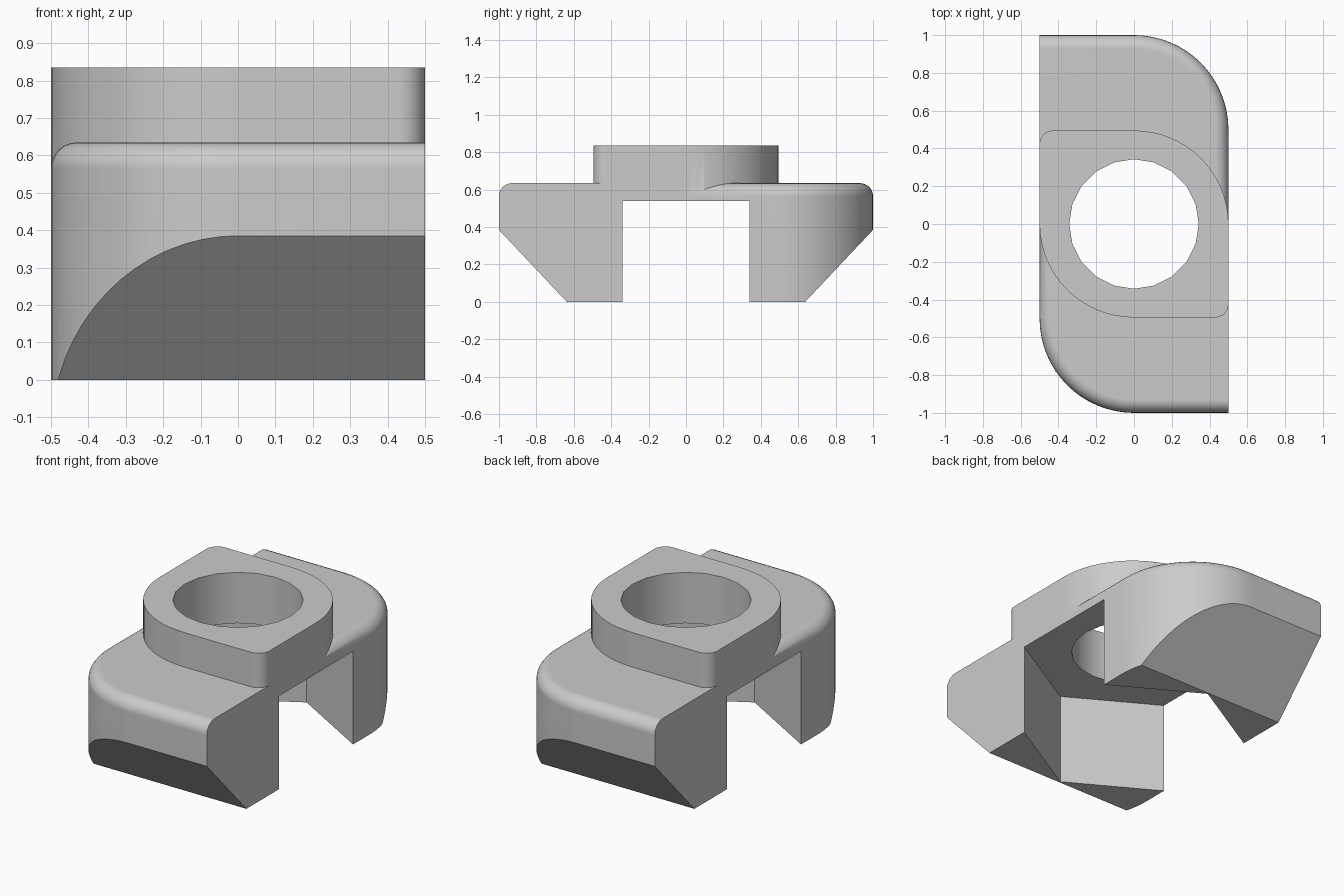
import bpy, bmesh
from math import cos, sin, pi
from mathutils import Vector

if "Cube" in bpy.data.objects:
    bpy.data.objects.remove(bpy.data.objects["Cube"])

grey = bpy.data.materials.new("plain grey")
grey.use_nodes = True
grey.diffuse_color = (0.6, 0.6, 0.6, 1)
grey.node_tree.nodes["Principled BSDF"].inputs["Base Color"].default_value = (0.6, 0.6, 0.6, 1)

TOP, BOSS_TOP, POCKET, FILLET = 0.635, 0.835, 0.54, 0.07


def arc(cx, cy, rx, ry, start, end, steps):
    angles = [start + (end - start) * i / steps for i in range(steps + 1)]
    return [(cx + rx * cos(a), cy + ry * sin(a)) for a in angles]


def half_turn(points):
    """Complete an outline with its copy turned by 180 degrees."""
    return points + [(-x, -y) for x, y in points]


def loft(name, layers):
    """Solid through a stack of (z, outline) layers."""
    bm = bmesh.new()
    rings = [[bm.verts.new((x, y, z)) for x, y in outline] for z, outline in layers]
    n = len(rings[0])
    for low, high in zip(rings, rings[1:]):
        for i in range(n):
            j = (i + 1) % n
            bm.faces.new((low[i], low[j], high[j], high[i]))
    bm.faces.new(rings[0][::-1])
    bm.faces.new(rings[-1])
    bmesh.ops.remove_doubles(bm, verts=bm.verts, dist=1e-5)
    mesh = bpy.data.meshes.new(name)
    obj = bpy.data.objects.new(name, mesh)
    bpy.context.collection.objects.link(obj)
    mesh.materials.append(grey)
    bm.to_mesh(mesh)
    bm.free()
    return obj


def combine(target, tool, operation):
    """Apply a boolean and discard its tool."""
    mod = target.modifiers.new("boolean", "BOOLEAN")
    mod.operation, mod.solver, mod.object = operation, "EXACT", tool
    bpy.ops.object.modifier_apply(modifier=mod.name)
    bpy.data.objects.remove(tool)


def body_outline(inset):
    r = 0.5 - inset
    return half_turn([(0.5, 0), (r, 0)] + arc(0, 0.5, r, r, 0, pi / 2, 16)
                     + [(-0.5, 1 - inset)])


# Body with rounded upper rim on the curved ends
layers = [(0, body_outline(0))]
for k in range(7):
    a = pi / 2 * k / 6
    layers.append((TOP - FILLET * (1 - sin(a)), body_outline(FILLET * (1 - cos(a)))))
nut = loft("slot_nut_body", layers)

# Sloped undersides at both ends
bm = bmesh.new()
bm.from_mesh(nut.data)
for side in (1, -1):
    cut = bmesh.ops.bisect_plane(
        bm, geom=bm.verts[:] + bm.edges[:] + bm.faces[:], clear_outer=True,
        plane_co=Vector((0, side * 0.637, 0)), plane_no=Vector((0, side * 0.385, -0.363)))
    edges = [e for e in cut["geom_cut"] if isinstance(e, bmesh.types.BMEdge)]
    bmesh.ops.contextual_create(bm, geom=edges)
bmesh.ops.recalc_face_normals(bm, faces=bm.faces)
bm.to_mesh(nut.data)
bm.free()

bpy.context.view_layer.objects.active = nut
nut.select_set(True)

# Raised boss
boss_outline = half_turn(arc(0, 0, 0.5, 0.495, 0, pi / 2, 16)
                         + arc(-0.43, 0.425, 0.07, 0.07, pi / 2, pi, 6))
combine(nut, loft("boss", [(0.56, boss_outline), (BOSS_TOP, boss_outline)]), "UNION")

# Hexagonal pocket underneath, then the round through hole
hexagon = arc(0, 0, 0.629, 0.629, pi / 2, pi / 2 + 5 * pi / 3, 5)
combine(nut, loft("pocket_cutter", [(-0.2, hexagon), (POCKET, hexagon)]), "DIFFERENCE")
circle = arc(0, 0, 0.343, 0.343, 0, 1.9 * pi, 19)
combine(nut, loft("hole_cutter", [(0.3, circle), (1, circle)]), "DIFFERENCE")

# Smooth curves, crisp edges
bpy.ops.object.shade_smooth_by_angle(angle=pi / 6)
weighted = nut.modifiers.new("weighted_normals", "WEIGHTED_NORMAL")
weighted.keep_sharp = True
